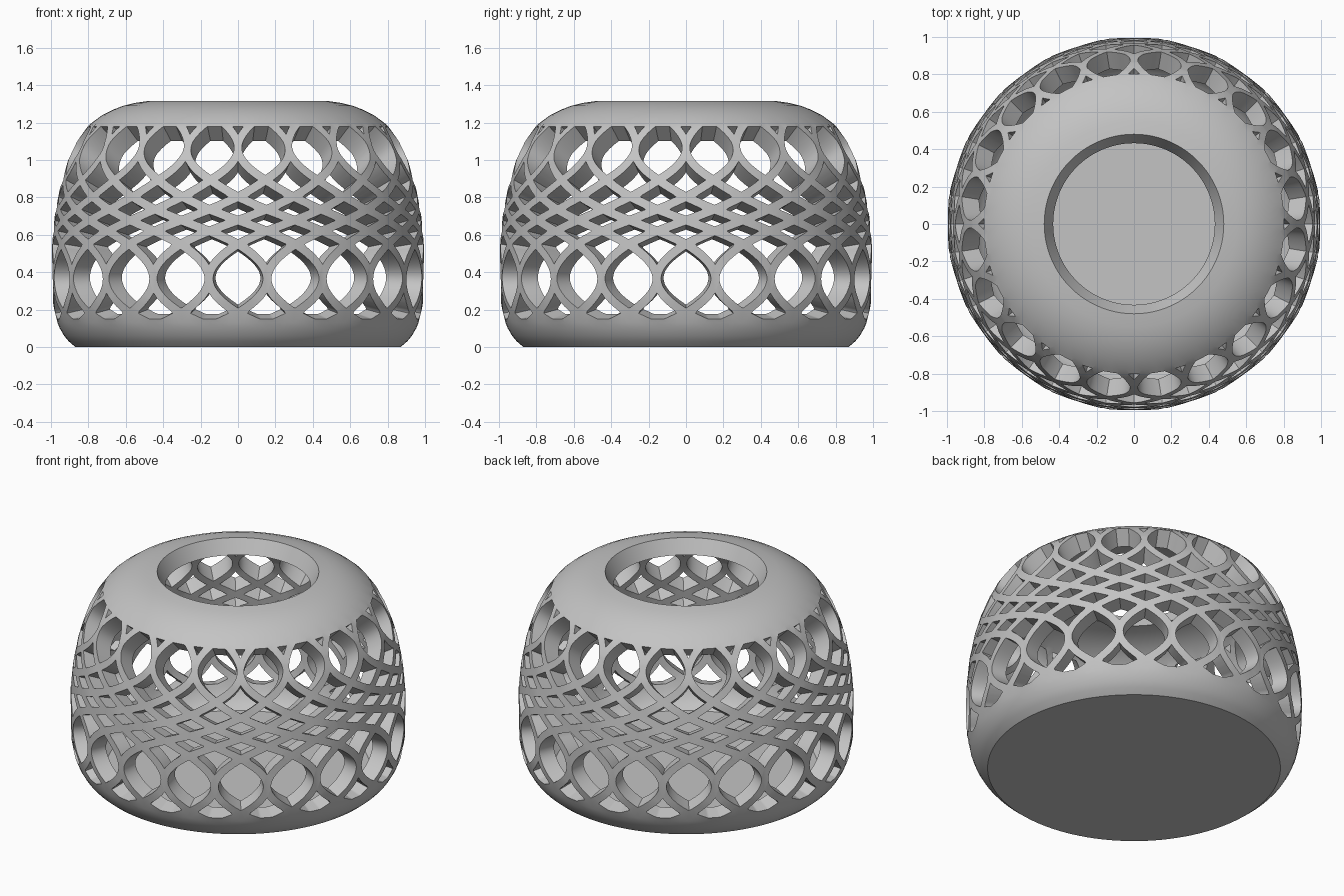
import bpy, bmesh, math
from mathutils import Vector, Matrix
from mathutils.geometry import delaunay_2d_cdt
from mathutils.kdtree import KDTree

cube = bpy.data.objects.get("Cube")
if cube:
    bpy.data.objects.remove(cube, do_unlink=True)

COLUMNS = 20
STEP = math.tau / COLUMNS
HALF = STEP / 2
STRAND = 0.023                 # half width of a strand
LOW, HIGH = 0.15, 1.18         # limits of the lattice
RAYS = 48

# Outline of the shell: (height, radius)
PROFILE = [(0, .87), (.03, .905), (.06, .93), (.1, .953), (.15, .973), (.25, .992),
           (.37, 1), (.55, .994), (.7, .98), (.85, .952), (1, .908), (1.1, .86),
           (1.18, .803), (1.2, .78), (1.24, .725), (1.27, .665), (1.29, .612),
           (1.305, .55), (1.315, .48)]
# Heights at which the strands cross each other
NODES = [.365, .55, .62, .677, .735, .803, .893, 1.065]
PHASES = [math.acos(1 - 2 * k / 7) for k in range(8)]


def interpolate(x, xs, ys):
    for i in range(len(xs) - 1):
        if x <= xs[i + 1]:
            break
    t = (x - xs[i]) / (xs[i + 1] - xs[i])
    return ys[i] + t * (ys[i + 1] - ys[i])


HEIGHTS, RADII = zip(*PROFILE)


def strand_height(u):
    if u < 0:
        return 2 * NODES[0] - strand_height(-u)
    if u > math.pi:
        return 2 * NODES[-1] - strand_height(math.tau - u)
    return interpolate(u, PHASES, NODES)


# Sample the woven strands in the unrolled plane (angle, height)
samples = []
for i in range(600):
    u = -1.3 + i * (math.pi + 2.6) / 599
    base = -2.5 * HALF + 3.5 * HALF * math.cos(u)
    for k in range(-6, 8):
        for side in (-1, 1):
            angle = side * base + k * STEP
            if -2 * STEP < angle < 2.5 * STEP:
                samples.append((angle, strand_height(u), 0))
tree = KDTree(len(samples))
for i, p in enumerate(samples):
    tree.insert(p, i)
tree.balance()


def clearance(x, z):
    return min(tree.find((x, z, 0))[2] - STRAND, z - LOW, HIGH - z)


def hole_outline(cx, cz):
    """Walk outward from the centre of a hole until a strand is met."""
    loop = []
    for i in range(RAYS):
        a = math.tau * i / RAYS
        dx, dz, t = math.cos(a), math.sin(a), 0
        for _ in range(80):
            d = clearance(cx + t * dx, cz + t * dz)
            if d < 0.0003:
                break
            t += d
        loop.append((cx + t * dx, cz + t * dz))
    return loop


# Hole outlines of one column, with those on the seam repeated on both sides
outlines = []
centres = [.18] + NODES + [1.17]
for i, z in enumerate(centres):
    if i % 2:
        outlines.append(hole_outline(0, z))
    else:
        loop = hole_outline(HALF, z)
        outlines += [loop, [(x - STEP, h) for x, h in loop]]

# Plane mesh of one column
points, edges, faces = [], [], []
for loop in outlines:
    start = len(points)
    points += [Vector(p) for p in loop]
    faces.append(list(range(start, len(points))))
rows = [z for z in HEIGHTS if z <= .1 or z >= 1.2]
rows.insert(4, .13)
start = len(points)
for z in rows:
    for i in range(7):
        points.append(Vector((HALF * (i / 3 - 1), z)))
last = len(points) - 7
edges = [(start, last), (start + 6, last + 6)]
verts, _, tris, _, _, owners = delaunay_2d_cdt(points, edges, faces, 0, 1e-6, True)

# Wrap the column round the axis and repeat it
bm = bmesh.new()
for k in range(COLUMNS):
    ring = []
    for x, z in verts:
        r = interpolate(min(max(z, 0), HEIGHTS[-1]), HEIGHTS, RADII)
        a = x + k * STEP
        ring.append(bm.verts.new((r * math.cos(a), r * math.sin(a), z)))
    for tri, owner in zip(tris, owners):
        middle = sum(verts[i][0] for i in tri) / len(tri)
        if not owner and abs(middle) < HALF:
            bm.faces.new([ring[i] for i in tri])
bmesh.ops.delete(bm, geom=[v for v in bm.verts if not v.link_faces], context='VERTS')
bmesh.ops.remove_doubles(bm, verts=bm.verts[:], dist=0.0003)

# Flat base
foot = [v for v in bm.verts if v.co.z < 1e-4]
foot.sort(key=lambda v: math.atan2(v.co.y, v.co.x), reverse=True)
bm.faces.new(foot)

# Inner skin, and walls round the holes and the rim
centre = Vector((0, 0, 0.4))
outer_faces = bm.faces[:]
open_edges = [e for e in bm.edges if len(e.link_faces) == 1]
inner = {v: bm.verts.new(centre + (v.co - centre) * 0.9) for v in bm.verts[:]}
for f in outer_faces:
    bm.faces.new([inner[v] for v in reversed(f.verts)])
for e in open_edges:
    a, b = e.verts
    bm.faces.new((a, b, inner[b], inner[a]))
bmesh.ops.recalc_face_normals(bm, faces=bm.faces[:])

mesh = bpy.data.meshes.new("lattice_bowl")
bm.to_mesh(mesh)
bm.free()
bowl = bpy.data.objects.new("lattice_bowl", mesh)
bpy.context.collection.objects.link(bowl)

# Plain grey finish
grey = bpy.data.materials.new("plain_grey")
grey.use_nodes = True
colour = (0.55, 0.55, 0.55, 1)
grey.diffuse_color = colour
grey.node_tree.nodes["Principled BSDF"].inputs["Base Color"].default_value = colour
mesh.materials.append(grey)

bpy.context.view_layer.objects.active = bowl
bowl.select_set(True)
bpy.ops.object.shade_smooth_by_angle(angle=math.radians(30))
